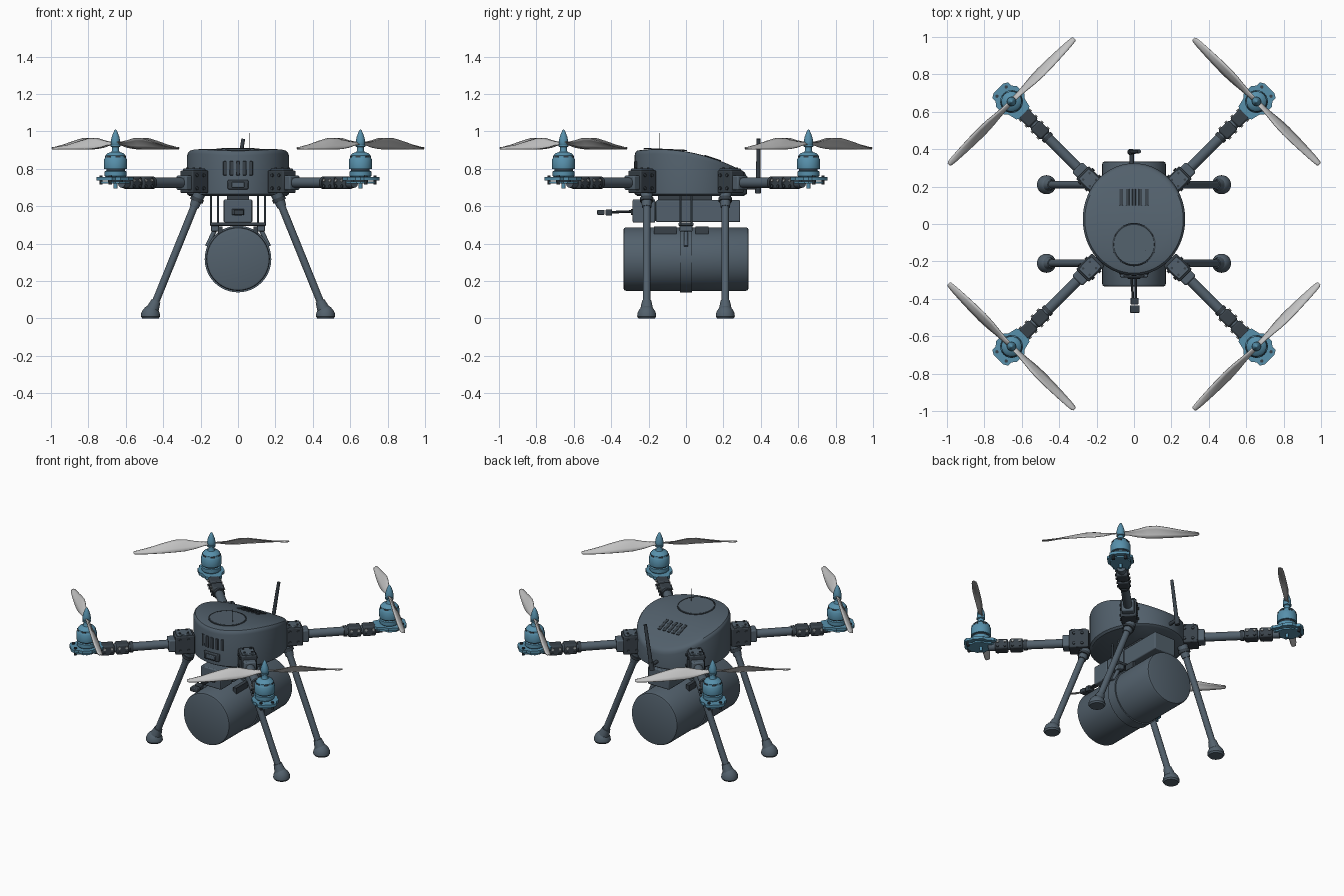
import bpy, bmesh
from math import pi, cos, sin, radians
from mathutils import Matrix, Vector

if "Cube" in bpy.data.objects:
    bpy.data.objects.remove(bpy.data.objects["Cube"])


def material(name, r, g, b):
    m = bpy.data.materials.new(name)
    m.use_nodes = True
    m.diffuse_color = (r, g, b, 1)
    m.node_tree.nodes["Principled BSDF"].inputs["Base Color"].default_value = (r, g, b, 1)
    return m


SLATE = material("slate", .085, .118, .15)
DARK = material("dark slate", .04, .053, .066)
BLUE = material("motor blue", .095, .28, .41)
GREY = material("propeller grey", .55, .55, .55)
SILVER = material("bolt silver", .4, .42, .42)
IDENT = Matrix.Identity(4)
made = []


def finish(name, bm, mat, M=IDENT, bevel=0):
    bmesh.ops.transform(bm, matrix=M, verts=bm.verts)
    bmesh.ops.recalc_face_normals(bm, faces=bm.faces)
    me = bpy.data.meshes.new(name)
    bm.to_mesh(me)
    bm.free()
    me.materials.append(mat)
    ob = bpy.data.objects.new(name, me)
    bpy.context.collection.objects.link(ob)
    if bevel:
        mod = ob.modifiers.new("bevel", 'BEVEL')
        mod.width, mod.segments, mod.limit_method = bevel, 2, 'ANGLE'
    made.append(ob)
    return ob


def box(name, lo, hi, mat, M=IDENT, bevel=0):
    bm = bmesh.new()
    lo, hi = Vector(lo), Vector(hi)
    size = Matrix.Diagonal((*(hi - lo), 1))
    bmesh.ops.create_cube(bm, size=1, matrix=Matrix.Translation((lo + hi) / 2) @ size)
    return finish(name, bm, mat, M, bevel)


def tube(name, a, b, r, mat, M=IDENT, r2=None, seg=20):
    a, b = Vector(a), Vector(b)
    bm = bmesh.new()
    turn = (b - a).to_track_quat('Z', 'Y').to_matrix().to_4x4()
    bmesh.ops.create_cone(bm, cap_ends=True, segments=seg, radius1=r, radius2=r if r2 is None else r2,
                          depth=(b - a).length, matrix=Matrix.Translation((a + b) / 2) @ turn)
    return finish(name, bm, mat, M)


def lathe(name, profile, mat, M=IDENT, seg=32):
    bm = bmesh.new()
    vs = [bm.verts.new((r, 0, z)) for r, z in profile]
    es = [bm.edges.new(p) for p in zip(vs, vs[1:])]
    bmesh.ops.spin(bm, geom=vs + es, axis=(0, 0, 1), cent=(0, 0, 0), angle=2 * pi, steps=seg)
    bmesh.ops.remove_doubles(bm, verts=bm.verts, dist=.0005)
    return finish(name, bm, mat, M)


def prism(name, outline, z0, z1, mat, M=IDENT):
    bm = bmesh.new()
    f = bm.faces.new([bm.verts.new((x, y, z0)) for x, y in outline])
    ext = bmesh.ops.extrude_face_region(bm, geom=[f])["geom"]
    bmesh.ops.translate(bm, vec=(0, 0, z1 - z0), verts=[g for g in ext if isinstance(g, bmesh.types.BMVert)])
    return finish(name, bm, mat, M)


# Drum body with a lid that slopes down to the back
def lid(y):
    return .905 - .57 * (y + .15) ** 2


bm = bmesh.new()
N, rings = 56, []
for s, drop in ((.95, None), (1, 0), (1, .025), (.985, .01), (.96, .002), (.9, 0), (.7, 0), (.45, 0), (.2, 0)):
    ring = []
    for i in range(N):
        a = 2 * pi * i / N
        x, y = .274 * s * cos(a), .025 + .3 * s * sin(a)
        z = .655 if drop is None else (.665 if drop == 0 and s == 1 else lid(y) - drop)
        ring.append(bm.verts.new((x, y, z)))
    rings.append(ring)
for r1, r2 in zip(rings, rings[1:]):
    for i in range(N):
        j = (i + 1) % N
        bm.faces.new((r1[i], r1[j], r2[j], r2[i]))
bm.faces.new(rings[0])
bm.faces.new(rings[-1])
finish("body_drum", bm, SLATE)

# Round hatch, vents and small fittings on the drum
hatch = Matrix.Translation((0, -.11, lid(-.11))) @ Matrix.Rotation(-.045, 4, 'X')
lathe("hatch_rim", [(.111, -.003), (.111, .002), (.116, .002), (.116, -.003)], DARK, hatch, 48)
lathe("hatch_cover", [(0, .002), (.108, .002), (.11, -.004)], SLATE, hatch, 48)
vent = Matrix.Translation((0, .145, lid(.145))) @ Matrix.Rotation(-.323, 4, 'X')
for i in range(5):
    x = -.068 + .034 * i
    box("top_vent", (x - .01, -.05, -.003), (x + .01, .045, .004), DARK, vent, .003)
    y = .025 - .3 * (1 - (x / .274) ** 2) ** .5
    box("front_vent", (x - .011, y - .004, .765), (x + .011, y + .005, .84), DARK, bevel=.003)
box("front_socket", (-.055, -.285, .69), (.055, -.26, .74), DARK, bevel=.006)
box("front_socket_lip", (-.035, -.292, .7), (.035, -.28, .728), SLATE, bevel=.004)
tube("whip_aerial", (.06, -.14, .89), (.06, -.14, .99), .002, DARK, seg=6)
tube("rear_antenna_base", (-.02, .385, .67), (-.012, .385, .72), .016, DARK)
tube("rear_antenna", (-.012, .385, .71), (.028, .388, .96), .012, DARK, r2=.01)
tube("antenna_link", (-.012, .3, .7), (-.012, .39, .7), .011, DARK)

# Equipment box under the drum, with cable and plug
box("neck_block", (-.06, -.15, .62), (.06, .14, .67), DARK)
box("battery_case", (-.078, -.16, .515), (.078, .29, .632), SLATE, bevel=.006)
box("control_case", (-.075, -.285, .512), (.075, -.165, .636), SLATE, bevel=.006)
box("case_joint", (-.07, -.17, .52), (.07, -.155, .625), DARK)
box("case_socket", (-.032, -.295, .552), (.032, -.28, .585), DARK, bevel=.004)
for x in (-.014, .01):
    tube("cable", (x, -.28, .572), (x * .6 + .004, -.41, .567), .007, DARK, seg=10)
box("cable_plug", (-.02, -.43, .55), (.024, -.395, .583), DARK, bevel=.005)
box("cable_plug_tip", (-.022, -.475, .553), (.03, -.435, .58), DARK, bevel=.005)

# Lengthwise tank with strap and hangers
along = Matrix.Translation((0, 0, .317)) @ Matrix.Rotation(pi / 2, 4, 'X')
lathe("tank", [(0, -.335), (.155, -.335), (.166, -.331), (.17, -.32), (.17, .32),
               (.166, .331), (.155, .335), (0, .335)], SLATE, along, 56)
lathe("tank_strap", [(.168, -.033), (.178, -.033), (.178, .033), (.168, .033), (.168, -.033)], SLATE, along, 56)
box("hanger_plate", (-.15, -.04, .495), (.15, .04, .512), DARK, bevel=.004)
for s in (-1, 1):
    tube("strap_tie", (s * .165, 0, .385), (s * .11, 0, .5), .012, SLATE)
    box("hanger_foot", (s * .125 - .02, -.035, .465), (s * .125 + .02, .035, .5), SLATE, bevel=.004)
    for y0, y1 in ((-.17, -.05), (.05, .12)):
        box("tank_rail", (s * .095 - .012, y0, .45), (s * .095 + .012, y1, .49), DARK)
    for x in (.106, .145):
        for y in (-.03, .03):
            tube("hanger_rod", (s * x, y, .5), (s * x, y, .665), .006, SLATE, seg=10)

# Four splayed legs
for sx in (-1, 1):
    for sy in (-1, 1):
        top, foot = Vector((sx * .213, sy * .21, .65)), Vector((sx * .458, sy * .21, .045))
        d = foot - top
        tube("leg_socket", top - d * .03, top + d * .09, .033, SLATE, r2=.025)
        tube("leg_collar", top + d * .01, top + d * .04, .036, DARK)
        tube("leg_tube", top, foot, .02, SLATE)
        tube("leg_ankle", top + d * .92, foot, .025, SLATE, r2=.035)
        lathe("leg_foot", [(0, 0), (.044, 0), (.051, .01), (.05, .026), (.042, .044),
                           (.028, .06), (.015, .068), (0, .07)], SLATE,
              Matrix.Translation((sx * .468, sy * .21, 0)))

# Propeller blade stations: distance, half chord, low edge, high edge
BLADE = [(.0, .012, .93, .942), (.05, .012, .926, .942), (.1, .016, .914, .95), (.16, .022, .906, .963),
         (.22, .025, .905, .963), (.29, .024, .904, .948), (.37, .021, .904, .928),
         (.44, .017, .905, .915), (.468, .013, .906, .912), (.475, .006, .907, .91)]


def blade(M):
    bm = bmesh.new()
    rows = []
    for r, c, lo, hi in BLADE:
        mid = (lo + hi) / 2
        rows.append([bm.verts.new((r, y, z)) for y, z in ((-c, hi), (-c * .3, mid + (hi - mid) * .5 + .003),
                                                          (c * .4, mid - (mid - lo) * .5 + .003), (c, lo))])
    for p, q in zip(rows, rows[1:]):
        for k in range(3):
            bm.faces.new((p[k], q[k], q[k + 1], p[k + 1]))
    mod = finish("propeller_blade", bm, GREY, M).modifiers.new("thickness", 'SOLIDIFY')
    mod.thickness, mod.offset = .005, 0


# Four diagonal arms, each with clamp, motor and propeller
HALF = [(-.1, .03), (-.085, .05), (-.04, .06), (-.02, .078), (.04, .078), (.06, .06), (.085, .06), (.1, .035)]
PLATE = HALF + [(x, -y) for x, y in reversed(HALF)]
for k in range(4):
    A = Matrix.Rotation(radians(45 + 90 * k), 4, 'Z')
    # Root bracket
    box("arm_bracket", (.27, -.048, .67), (.39, .048, .79), DARK, A, .006)
    box("bracket_top", (.285, -.04, .785), (.38, .04, .8), SLATE, A, .004)
    box("bracket_sleeve", (.37, -.038, .685), (.43, .038, .765), SLATE, A, .008)
    for u in (.31, .36):
        for v in (-.024, .024):
            tube("bracket_bolt", (u, v, .79), (u, v, .806), .007, DARK, A, seg=8)
        for z in (.695, .765):
            tube("bracket_side_bolt", (u, -.056, z), (u, .056, z), .009, DARK, A, seg=8)
    # Arm tube and folding clamp
    tube("arm_tube", (.38, 0, .725), (.88, 0, .725), .027, SLATE, A)
    tube("arm_ring", (.645, 0, .725), (.665, 0, .725), .034, DARK, A)
    for u in (.67, .76):
        box("arm_clamp", (u, -.035, .692), (u + .08, .035, .758), DARK, A, .01)
        for w in (.018, .062):
            tube("clamp_bolt", (u + w, -.042, .738), (u + w, .042, .738), .008, SILVER, A, seg=8)
            tube("clamp_low_bolt", (u + w, -.042, .707), (u + w, .042, .707), .008, DARK, A, seg=8)
    # Motor mount and motor
    P = A @ Matrix.Translation((.926, 0, 0))
    prism("mount_plate", PLATE, .738, .756, BLUE, P)
    prism("mount_lower_plate", [(x * .8, y * .8) for x, y in PLATE], .722, .732, BLUE, P)
    tube("mount_spacer", (0, 0, .725), (0, 0, .745), .04, DARK, P)
    tube("mount_pin", (0, 0, .695), (0, 0, .73), .01, BLUE, P, seg=12)
    for s in (-1, 1):
        tube("mount_bolt", (.075, s * .035, .715), (.075, s * .035, .764), .009, DARK, P, seg=8)
    lathe("motor_base", [(0, .754), (.05, .754), (.058, .762), (.058, .786), (.05, .79), (0, .79)], BLUE, P)
    tube("motor_core", (0, 0, .785), (0, 0, .802), .05, DARK, P)
    lathe("motor_bell", [(0, .798), (.06, .798), (.061, .802), (.061, .85), (.057, .856), (.054, .862),
                         (.054, .87), (.045, .882), (.022, .89), (.018, .9), (.018, .915), (.026, .918),
                         (.026, .926), (0, .926)], BLUE, P)
    for i in range(6):
        a = i * pi / 3
        V = P @ Matrix.Rotation(a, 4, 'Z')
        box("bell_slot", (.05, -.014, .86), (.0555, .014, .869), DARK, V)
    lathe("propeller_spinner", [(0, .922), (.02, .922), (.025, .932), (.025, .948), (.021, .968),
                                (.013, .99), (.006, 1.005), (0, 1.01)], BLUE, P, 24)
    for turn in (pi / 2, -pi / 2):
        blade(P @ Matrix.Rotation(turn, 4, 'Z'))

bpy.ops.object.select_all(action='DESELECT')
for ob in made:
    ob.select_set(True)
bpy.context.view_layer.objects.active = made[0]
bpy.ops.object.shade_smooth_by_angle(angle=radians(35))
